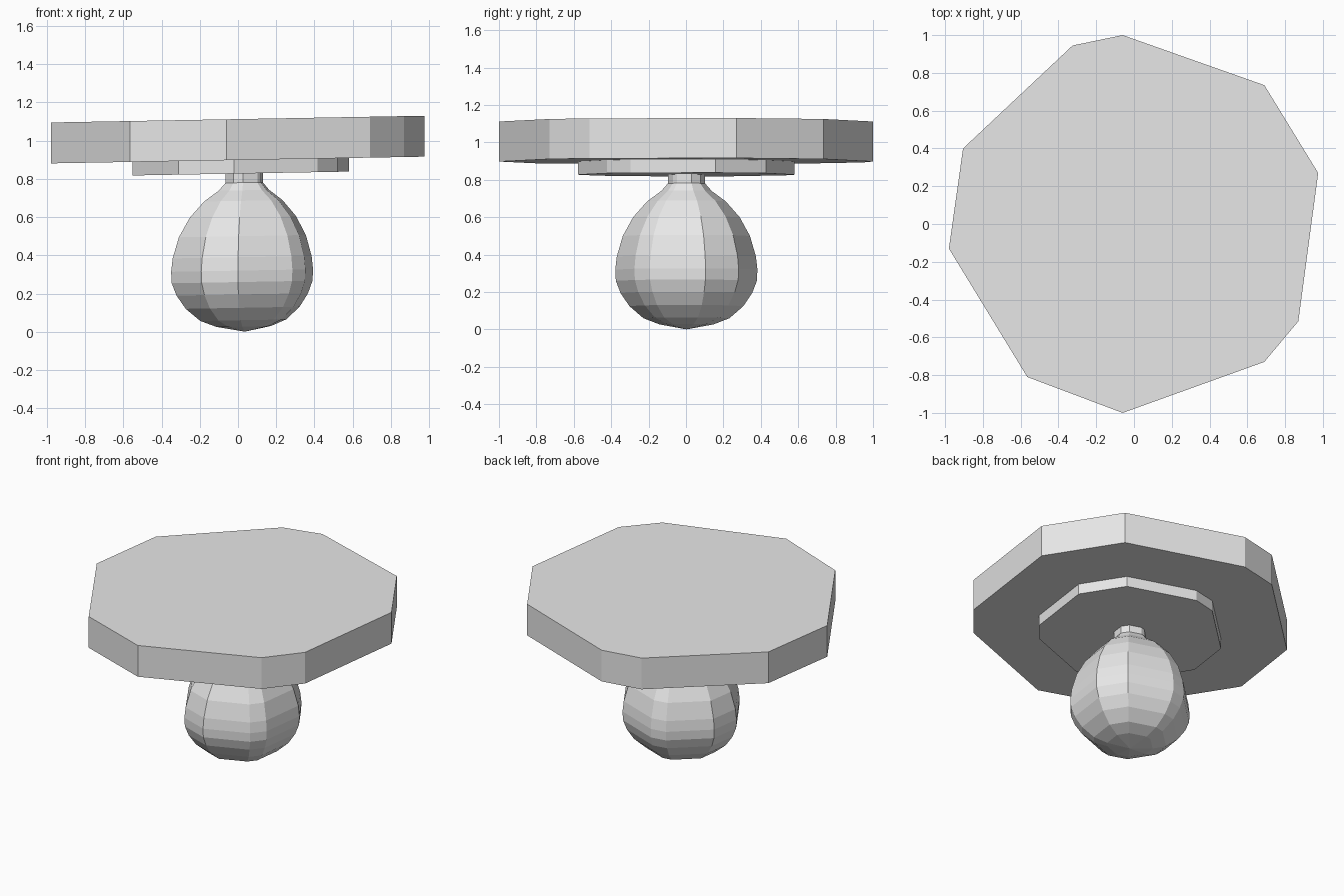
import bpy
import bmesh

cube = bpy.data.objects.get("Cube")
if cube:
    bpy.data.objects.remove(cube, do_unlink=True)

grey = bpy.data.materials.new("light_grey")
grey.use_nodes = True
grey.diffuse_color = (0.8, 0.8, 0.8, 1)
grey.node_tree.nodes["Principled BSDF"].inputs["Base Color"].default_value = (0.8, 0.8, 0.8, 1)

# Irregular ten-sided outline shared by every part, counter-clockwise
OUTLINE = [(-0.06, 1.0), (-0.325, 0.945), (-0.905, 0.4), (-0.98, -0.13), (-0.565, -0.81),
           (-0.06, -1.0), (0.69, -0.73), (0.87, -0.515), (0.975, 0.27), (0.69, 0.735)]
AXIS_X, AXIS_Y = 0.036, 0.003
TILT = 0.018  # rise of every ring along x


def loft(name, profile):
    """Stack scaled outlines; profile lists (height, scale) from bottom to top."""
    bm = bmesh.new()
    rings = []
    for height, scale in profile:
        ring = []
        for px, py in OUTLINE:
            x = AXIS_X + (px - AXIS_X) * scale
            y = AXIS_Y + (py - AXIS_Y) * scale
            ring.append(bm.verts.new((x, y, height + TILT * x)))
        rings.append(ring)
    n = len(OUTLINE)
    for low, high in zip(rings, rings[1:]):
        for i in range(n):
            j = (i + 1) % n
            bm.faces.new((low[i], low[j], high[j], high[i]))
    if profile[0][1] > 0:
        bm.faces.new(rings[0][::-1])
    bm.faces.new(rings[-1])
    # Collapse a zero-size ring into a point
    bmesh.ops.remove_doubles(bm, verts=bm.verts, dist=0.0001)
    bmesh.ops.recalc_face_normals(bm, faces=bm.faces)
    mesh = bpy.data.meshes.new(name)
    bm.to_mesh(mesh)
    bm.free()
    mesh.materials.append(grey)
    obj = bpy.data.objects.new(name, mesh)
    bpy.context.scene.collection.objects.link(obj)
    return obj


# Wide slab and the smaller plate beneath it
loft("top_slab", [(0.899, 1), (1.113, 1)])
loft("under_plate", [(0.828, 0.58), (0.899, 0.58)])

# Pear-shaped bulb narrowing to a short neck
loft("bulb_and_neck", [(0.0, 0), (0.027, 0.145), (0.06, 0.23), (0.125, 0.305), (0.195, 0.352),
                       (0.26, 0.377), (0.32, 0.38), (0.39, 0.372), (0.5, 0.34), (0.6, 0.285),
                       (0.685, 0.21), (0.74, 0.135), (0.78, 0.1), (0.828, 0.1)])
